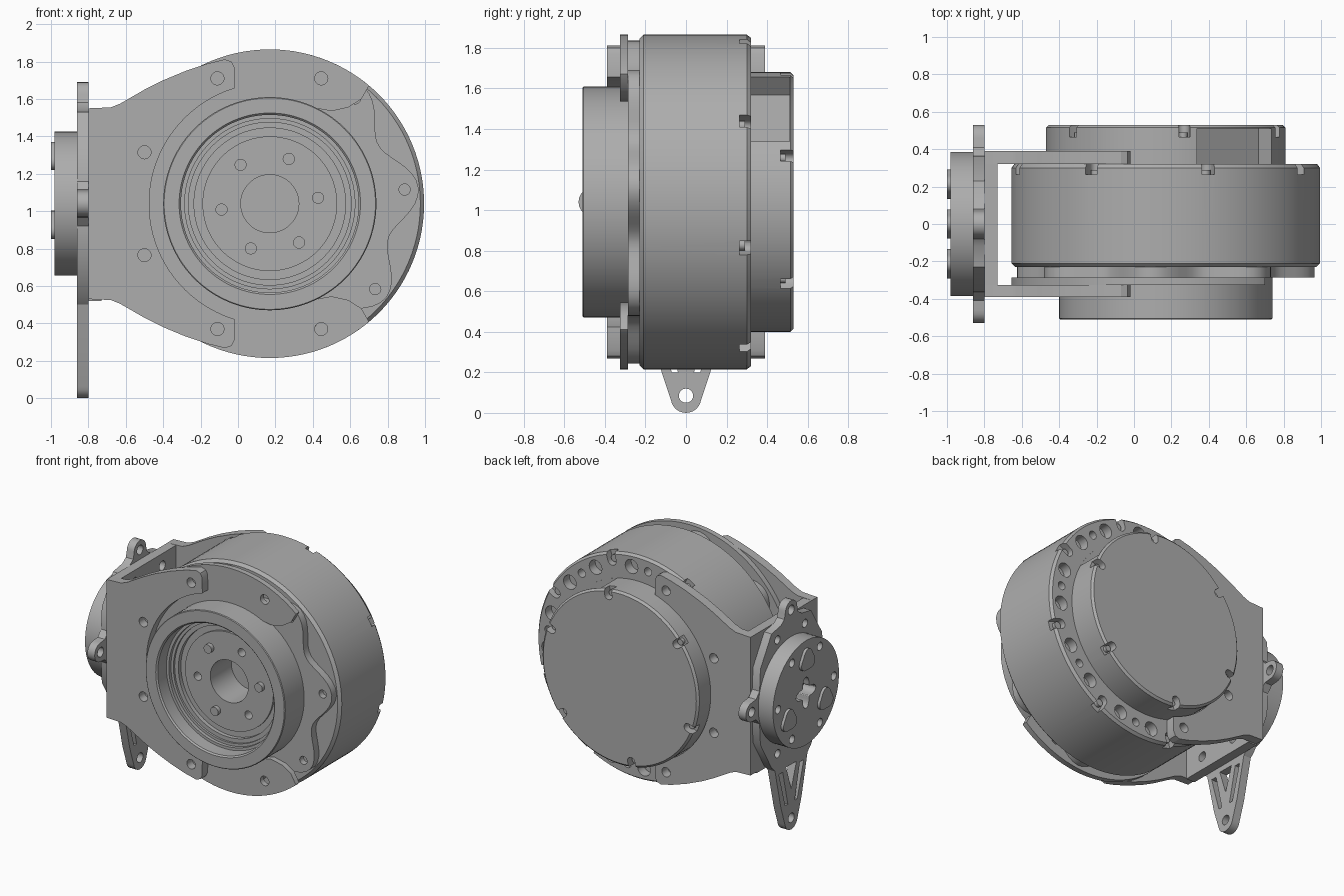
import bpy, bmesh
from math import sin, cos, pi, radians, sqrt
from mathutils import Vector, Matrix

if "Cube" in bpy.data.objects:
    bpy.data.objects.remove(bpy.data.objects["Cube"])

CX, CZ = 0.17, 1.04          # motor axis, parallel to y
grey = bpy.data.materials.new("machined_grey")
grey.use_nodes = True
grey.diffuse_color = (0.42, 0.42, 0.42, 1)
grey.node_tree.nodes["Principled BSDF"].inputs["Base Color"].default_value = grey.diffuse_color


def finish(name, bm):
    bmesh.ops.recalc_face_normals(bm, faces=bm.faces)
    mesh = bpy.data.meshes.new(name)
    bm.to_mesh(mesh)
    bm.free()
    mesh.materials.append(grey)
    ob = bpy.data.objects.new(name, mesh)
    bpy.context.collection.objects.link(ob)
    return ob


def prisms(name, outlines, a, b, axis="y"):
    """Extrude 2D outlines from a to b along the axis."""
    bm = bmesh.new()
    for pts in outlines:
        place = (lambda u, v: (u, a, v)) if axis == "y" else (lambda u, v: (a, u, v))
        face = bm.faces.new([bm.verts.new(place(u, v)) for u, v in pts])
        new = bmesh.ops.extrude_face_region(bm, geom=[face])["geom"]
        step = Vector((0, b - a, 0)) if axis == "y" else Vector((b - a, 0, 0))
        bmesh.ops.translate(bm, vec=step, verts=[g for g in new if isinstance(g, bmesh.types.BMVert)])
    return finish(name, bm)


def lathe(name, profile, closed=False):
    """Turn an (r, y) profile round the motor axis."""
    bm = bmesh.new()
    vs = [bm.verts.new((CX + r, y, CZ)) for r, y in profile]
    for p, q in zip(vs, vs[1:] + vs[:1] if closed else vs[1:]):
        bm.edges.new((p, q))
    bmesh.ops.spin(bm, geom=bm.verts[:] + bm.edges[:], cent=(CX, 0, CZ), axis=(0, 1, 0),
                   angle=2 * pi, steps=112)
    bmesh.ops.remove_doubles(bm, verts=bm.verts, dist=0.0001)
    return finish(name, bm)


def cut(ob, outlines, a, b, axis="y"):
    cutter = prisms("cutter", outlines, a, b, axis)
    mod = ob.modifiers.new("cut", "BOOLEAN")
    mod.operation, mod.solver, mod.object = "DIFFERENCE", "EXACT", cutter
    bpy.context.view_layer.objects.active = ob
    bpy.ops.object.modifier_apply(modifier=mod.name)
    bpy.data.objects.remove(cutter)


def polar(r, deg, u=CX, v=CZ):
    return (u + r * cos(radians(deg)), v + r * sin(radians(deg)))


def circle(c, r, n=20):
    return [polar(r, 360 * i / n, *c) for i in range(n)]


def arc(r, start, end, n, c=(CX, CZ)):
    return [polar(r, start + (end - start) * i / n, *c) for i in range(n + 1)]


def slot(r_in, r_out, half, deg):
    """Radial slot with a round inner end."""
    pts = arc(half, 90, 270, 8, (r_in, 0)) + [(r_out, -half), (r_out, half)]
    turn = Matrix.Rotation(radians(deg), 2)
    return [tuple(turn @ Vector(p) + Vector((CX, CZ))) for p in pts]


def mirror_z(pts):
    return pts + [(u, 2 * CZ - v) for u, v in reversed(pts)]


# Motor drum with rim notches and a ring of pockets on the back
drum = lathe("motor_drum", [(0.5, -0.23), (0.805, -0.23), (0.825, -0.21), (0.825, 0.3),
                            (0.81, 0.32), (0.5, 0.32)], True)
cut(drum, [slot(0.765, 0.9, 0.035, 29 + 45 * k) for k in range(8)], 0.265, 0.4)
pockets = []
for k in range(8):
    mid = 51.5 + 45 * k
    pockets.append(circle(polar(0.735, mid), 0.03))
    pockets += [circle(polar(0.735, mid + s), 0.052) for s in (-10.5, 10.5)]
cut(drum, pockets, 0.25, 0.4)
prisms("drum_notch_screws", [circle(polar(0.77, 29 + 45 * k), 0.026) for k in range(8)], 0.25, 0.29)

# Rear housing with screw notches and a connector pocket
housing = lathe("rear_housing", [(0, 0.1), (0.64, 0.1), (0.64, 0.515), (0.625, 0.53), (0, 0.53)])
cut(housing, [slot(0.595, 0.7, 0.03, 21 + 60 * k) for k in range(6)], 0.465, 0.6)
prisms("housing_notch_screws", [circle(polar(0.6, 21 + 60 * k), 0.022) for k in range(6)], 0.45, 0.49)
top, low = Vector(polar(0.645, 74.6)), Vector(polar(0.645, 28))
out = Vector((cos(radians(51.3)), sin(radians(51.3))))
cut(housing, [[tuple(p) for p in (top - out * 0.12, top + out * 0.2, low + out * 0.2, low - out * 0.12)]],
    0.321, 0.51)

# Front output hub with stepped recess and central bore
hub = lathe("output_hub", [(0, -0.1), (0.155, -0.1), (0.155, -0.345), (0.36, -0.345), (0.36, -0.33),
                           (0.405, -0.33), (0.405, -0.36), (0.435, -0.36), (0.435, -0.375),
                           (0.455, -0.375), (0.455, -0.40), (0.475, -0.40), (0.475, -0.5),
                           (0.485, -0.51), (0.565, -0.51), (0.57, -0.505), (0.57, 0), (0, 0)])
cut(hub, [circle(polar(0.26, 67 + 120 * k), 0.03) for k in range(3)], -0.4, -0.28)
prisms("output_pins", [circle(polar(0.26, 7 + 120 * k), 0.032) for k in range(3)], -0.375, -0.33)

# Scalloped ring between drum and front plate
wave = [polar(0.73 + 0.07 * cos(radians(8 * (d - 6))), d) for d in range(0, 360, 3)]
ring = prisms("scalloped_ring", [wave], -0.285, -0.225)
cut(ring, [circle((CX, CZ), 0.54, 64)], -0.4, 0)
cut(ring, [circle(polar(0.725, 6 + 45 * k), 0.03) for k in range(8)], -0.4, -0.24)

# Front plate, open on the side away from the bracket
edge = [(0.70, 1.67), (0.66, 1.60), (0.59, 1.555), (0.50, 1.535), (0.42, 1.55)]
plate_in = arc(0.555, 66, 294, 60)
plate_edge_low = [(u, 2 * CZ - v) for u, v in reversed(edge)]
plate = prisms("front_plate", [edge + plate_in + plate_edge_low + arc(0.825, 309, 51, 80)], -0.325, -0.285)
cut(plate, [circle((0.445, z), 0.035) for z in (0.37, 1.71)], -0.4, -0.25)

# U-shaped bracket: two arms and a web
half_arm = [(-0.80, 1.55), (-0.68, 1.555), (-0.63, 1.575), (-0.5, 1.65), (-0.4, 1.70), (-0.28, 1.75),
            (-0.16, 1.79), (-0.07, 1.812), (-0.035, 1.80), (-0.02, 1.77)] + arc(0.645, 107, 180, 24)[:-1]
arm = mirror_z(half_arm)[:]
# Order: upper outline, inner arc, lower outline
holes = [circle((x, CZ + s * z), 0.035) for x, z in ((-0.11, 0.67), (-0.5, 0.275)) for s in (-1, 1)]
for name, a, b in (("front_arm", -0.39, -0.325), ("back_arm", 0.32, 0.39)):
    ob = prisms(name, [arm], a, b)
    cut(ob, holes, a - 0.05, b + 0.05)
web = prisms("bracket_web", [[(-0.325, 0.52), (0.32, 0.52), (0.32, 1.55), (-0.325, 1.55)]], -0.80, -0.73, "x")
cut(web, [circle((y, CZ + s * 0.42), 0.035) for y in (-0.16, 0.16) for s in (-1, 1)], -0.9, -0.7, "x")

# Mounting plate with three ears and a trussed leg
side = arc(0.075, 270, 350, 6, (0, 0.075)) + [(0.12, 0.2), (0.19, 0.5), (0.23, 0.54), (0.36, 0.76), (0.37, 0.92)]
side += [(0.41, 0.965)] + arc(0.07, 270, 450, 10, (0.46, CZ)) + [(0.41, 1.115), (0.37, 1.16), (0.36, 1.32),
         (0.23, 1.53), (0.12, 1.55), (0.08, 1.58)] + arc(0.07, 0, 90, 6, (0, 1.62))
outline = side + [(-y, z) for y, z in reversed(side[1:-1])]
mount = prisms("mounting_plate", [outline], -0.86, -0.80, "x")
sliver = [(0.10, 0.46), (0.145, 0.46), (0.07, 0.2), (0.04, 0.2)]
windows = [sliver, [(-y, z) for y, z in sliver], [(-0.06, 0.48), (0.06, 0.48), (0, 0.3)]]
bolt_holes = [circle((y, z), 0.035) for y, z in ((0, 0.085), (0, 1.62), (0.46, CZ), (-0.46, CZ))]
bolt_holes += [circle((y, CZ + s * 0.42), 0.03) for y in (-0.16, 0.16) for s in (-1, 1)]
cut(mount, windows + bolt_holes, -0.9, -0.75, "x")

# Round side disc with rim holes, clover opening and three raised pads
axis = (0, CZ)
disc = prisms("side_disc", [circle(axis, 0.385, 72)], -0.98, -0.85, "x")
clover = [polar(0.085 + 0.03 * cos(radians(4 * d)), d, *axis) for d in range(0, 360, 6)]
cut(disc, [clover] + [circle(polar(0.325, 60 * k, *axis), 0.03) for k in range(6)], -1.1, -0.88, "x")
pads = []
for a in (90, 210, 330):
    c = polar(0.245, a, *axis)
    pads.append([polar(0.075 + 0.01 * cos(radians(3 * (d - a))), d, *c) for d in range(0, 360, 10)])
prisms("side_disc_pads", pads, -1.0, -0.97, "x")

# Smooth the round walls and keep hard edges
bpy.ops.object.select_all(action="DESELECT")
for ob in bpy.context.collection.objects:
    if ob.type == "MESH" and grey.name in ob.data.materials:
        ob.select_set(True)
        bpy.context.view_layer.objects.active = ob
bpy.ops.object.shade_smooth_by_angle(angle=radians(30))
bpy.ops.object.select_all(action="DESELECT")
